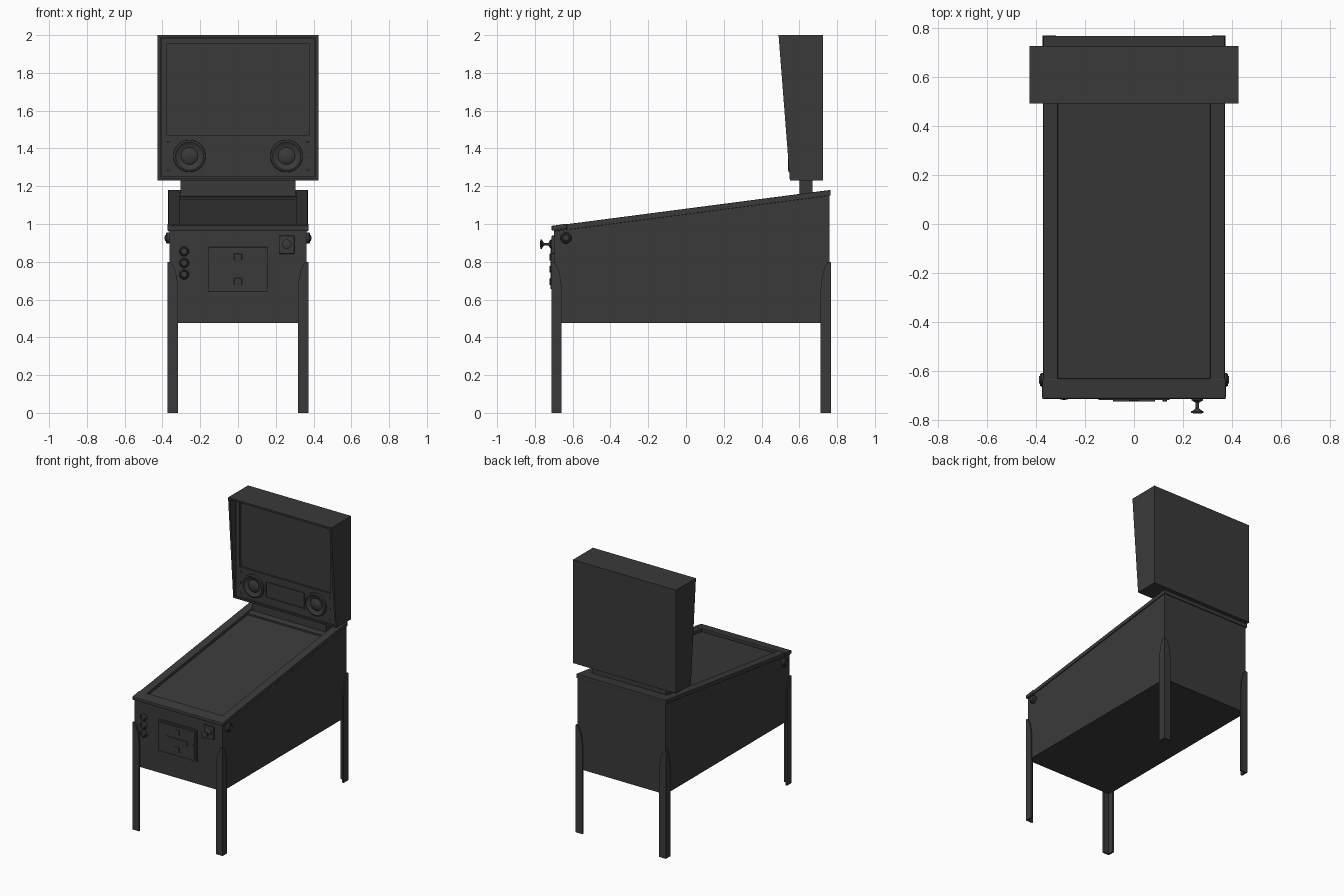
import bpy
import bmesh
from math import pi, cos, sin
from mathutils import Matrix, Vector

cube = bpy.data.objects.get("Cube")
if cube:
    bpy.data.objects.remove(cube, do_unlink=True)

mat = bpy.data.materials.new("charcoal")
mat.use_nodes = True
GREY = (0.042, 0.042, 0.042, 1)
mat.diffuse_color = GREY
mat.node_tree.nodes["Principled BSDF"].inputs["Base Color"].default_value = GREY


def finish(name, bm, bevel=0, smooth=False):
    bmesh.ops.recalc_face_normals(bm, faces=bm.faces)
    mesh = bpy.data.meshes.new(name)
    bm.to_mesh(mesh)
    bm.free()
    mesh.materials.append(mat)
    ob = bpy.data.objects.new(name, mesh)
    bpy.context.collection.objects.link(ob)
    if bevel:
        mod = ob.modifiers.new("soft_edges", 'BEVEL')
        mod.width, mod.segments = bevel, 2
    if smooth:
        bpy.ops.object.select_all(action='DESELECT')
        ob.select_set(True)
        bpy.context.view_layer.objects.active = ob
        bpy.ops.object.shade_smooth_by_angle(angle=pi / 5)
    return ob


def prism_mesh(pts, axis, a, b):
    """Extrude a profile: (y, z) points along x, or (x, z) points along y."""
    bm = bmesh.new()
    place = (lambda p, t: (t, *p)) if axis == 'x' else (lambda p, t: (p[0], t, p[1]))
    ends = [[bm.verts.new(place(p, t)) for p in pts] for t in (a, b)]
    for ring in ends:
        bm.faces.new(ring)
    for i in range(len(pts)):
        j = (i + 1) % len(pts)
        bm.faces.new((ends[0][i], ends[0][j], ends[1][j], ends[1][i]))
    return bm


def prism(name, pts, axis, a, b, bevel=0):
    return finish(name, prism_mesh(pts, axis, a, b), bevel)


def box(name, x, y, z, bevel=0):
    pts = [(y[0], z[0]), (y[1], z[0]), (y[1], z[1]), (y[0], z[1])]
    return prism(name, pts, 'x', x[0], x[1], bevel)


def turned(name, loc, direction, profile, sides=32):
    """Lathe (radius, distance) points about an axis."""
    bm = bmesh.new()
    rings = [[bm.verts.new((r * cos(2 * pi * i / sides), r * sin(2 * pi * i / sides), d))
              for i in range(sides)] for r, d in profile]
    for lo, hi in zip(rings, rings[1:]):
        for i in range(sides):
            j = (i + 1) % sides
            bm.faces.new((lo[i], lo[j], hi[j], hi[i]))
    bm.faces.new(rings[0])
    bm.faces.new(rings[-1])
    turn = Vector((0, 0, 1)).rotation_difference(Vector(direction)).to_matrix().to_4x4()
    bmesh.ops.transform(bm, matrix=Matrix.Translation(loc) @ turn, verts=bm.verts)
    return finish(name, bm, smooth=True)


def slope(y, drop=0):
    return (y, 0.99 + (y + 0.70) * 0.13 - drop)


FRONT = (0, -1, 0)

# Cabinet with sloping playfield glass
prism("cabinet", [(-0.70, 0.475), (0.76, 0.475), slope(0.76, 0.022), slope(-0.70, 0.022)],
      'x', -0.363, 0.363)
for side, s in (("left", 1), ("right", -1)):
    prism(f"{side}_side_rail", [slope(-0.70, 0.03), slope(0.76, 0.03), slope(0.76), slope(-0.70)],
          'x', s * 0.31, s * 0.37, 0.003)
prism("back_rail", [slope(0.67, 0.03), slope(0.766, 0.03), slope(0.766), slope(0.67)],
      'x', -0.37, 0.37, 0.003)
prism("glass_back_trim", [slope(0.555, 0.03), slope(0.6, 0.03), slope(0.6, 0.01), slope(0.555, 0.01)],
      'x', -0.31, 0.31)
prism("lockdown_bar", [(-0.712, 0.965), (-0.63, 0.975), (-0.63, 1.002), (-0.712, 0.99)],
      'x', -0.374, 0.374, 0.005)

# Corner legs: two thin plates meeting at the outer corner, tapering at the top
taper = [(0, 0), (0.055, 0), (0.055, 0.65), (0.051, 0.70), (0.042, 0.745),
         (0.03, 0.78), (0.018, 0.798), (0, 0.80)]
for side, sx in (("left", 1), ("right", -1)):
    for end, y, sy in (("front", -0.713, -1), ("back", 0.768, 1)):
        prism(f"{side}_{end}_leg_face", [(sx * (0.372 - w), z) for w, z in taper],
              'y', y, y - sy * 0.014)
        prism(f"{side}_{end}_leg_side", [(y - sy * w, z) for w, z in taper],
              'x', sx * 0.372, sx * 0.358)

# Flipper buttons on both sides
for side, s in (("left", 1), ("right", -1)):
    turned(f"{side}_flipper_button", (s * 0.36, -0.635, 0.926), (s, 0, 0),
           [(0.029, 0), (0.029, 0.016), (0.024, 0.022), (0.018, 0.022), (0.018, 0.018),
            (0.015, 0.026), (0.006, 0.028)])

# Front push buttons
for i in range(3):
    turned(f"front_button_{i + 1}", (-0.285, -0.70, 0.855 - 0.061 * i), FRONT,
           [(0.026, 0), (0.026, 0.008), (0.021, 0.013), (0.019, 0.009), (0.016, 0.015), (0.005, 0.016)])

# Coin door
box("coin_door_frame", (-0.157, 0.157), (-0.712, -0.695), (0.643, 0.877), 0.003)
box("coin_door", (-0.145, 0.145), (-0.718, -0.71), (0.655, 0.865), 0.002)
box("coin_slot_plate", (-0.085, 0.085), (-0.723, -0.717), (0.742, 0.778), 0.002)
for name, z in (("upper", 0.825), ("lower", 0.695)):
    box(f"{name}_coin_plate", (-0.02, 0.02), (-0.722, -0.717), (z - 0.018, z + 0.018), 0.002)
turned("coin_door_lock", (0.125, -0.716, 0.76), FRONT, [(0.009, 0), (0.009, 0.006), (0.004, 0.007)], 16)

# Plunger
box("plunger_plate", (0.216, 0.298), (-0.713, -0.695), (0.842, 0.938), 0.004)
turned("plunger", (0.258, -0.71, 0.893), FRONT,
       [(0.024, 0), (0.024, 0.008), (0.014, 0.014), (0.007, 0.018), (0.007, 0.04),
        (0.012, 0.046), (0.025, 0.054), (0.025, 0.059), (0.012, 0.063)])

# Neck and head box with a recessed upright front panel
box("neck", (-0.305, 0.305), (0.60, 0.67), (1.12, 1.24))
bm = prism_mesh([(0.55, 1.23), (0.725, 1.23), (0.725, 2.0), (0.49, 2.0)], 'x', -0.425, 0.425)
bm.faces.ensure_lookup_table()
face = min(bm.faces, key=lambda f: f.calc_center_median().y)
bmesh.ops.recalc_face_normals(bm, faces=bm.faces)
bmesh.ops.inset_region(bm, faces=[face], thickness=0.02)
PANEL = 0.568
hole = bmesh.ops.extrude_face_region(bm, geom=[face])
for v in hole["geom"]:
    if isinstance(v, bmesh.types.BMVert):
        v.co.y = PANEL
if face.is_valid:
    bmesh.ops.delete(bm, geom=[face], context='FACES_ONLY')
finish("head_box", bm)

# Screen bezel and speaker panel
NEAR = PANEL - 0.012
for side, s in (("left", 1), ("right", -1)):
    box(f"{side}_bezel", sorted((s * 0.375, s * 0.406)), (NEAR, PANEL + 0.01), (1.472, 1.982))
box("top_bezel", (-0.375, 0.375), (NEAR, PANEL + 0.01), (1.955, 1.982))
box("speaker_panel", (-0.406, 0.406), (NEAR - 0.002, PANEL + 0.01), (1.248, 1.472))
SURFACE = NEAR - 0.002
for name, z in (("top", 1.417), ("bottom", 1.303)):
    box(f"display_{name}_trim", (-0.16, 0.16), (SURFACE - 0.005, SURFACE + 0.002), (z - 0.004, z + 0.004))
for side, s in (("left", 1), ("right", -1)):
    box(f"display_{side}_trim", sorted((s * 0.152, s * 0.16)),
        (SURFACE - 0.005, SURFACE + 0.002), (1.303, 1.417))
    turned(f"{side}_speaker", (s * 0.257, SURFACE + 0.002, 1.36), FRONT,
           [(0.086, 0), (0.084, 0.012), (0.074, 0.016), (0.066, 0.01), (0.045, 0.004),
            (0.04, 0.008), (0.025, 0.014), (0.008, 0.017)], 40)
    for i in range(3):
        turned(f"{side}_panel_bolt_{i + 1}", (s * 0.368, SURFACE + 0.002, 1.44 - 0.08 * i), FRONT,
               [(0.009, 0), (0.008, 0.006), (0.003, 0.008)], 12)
